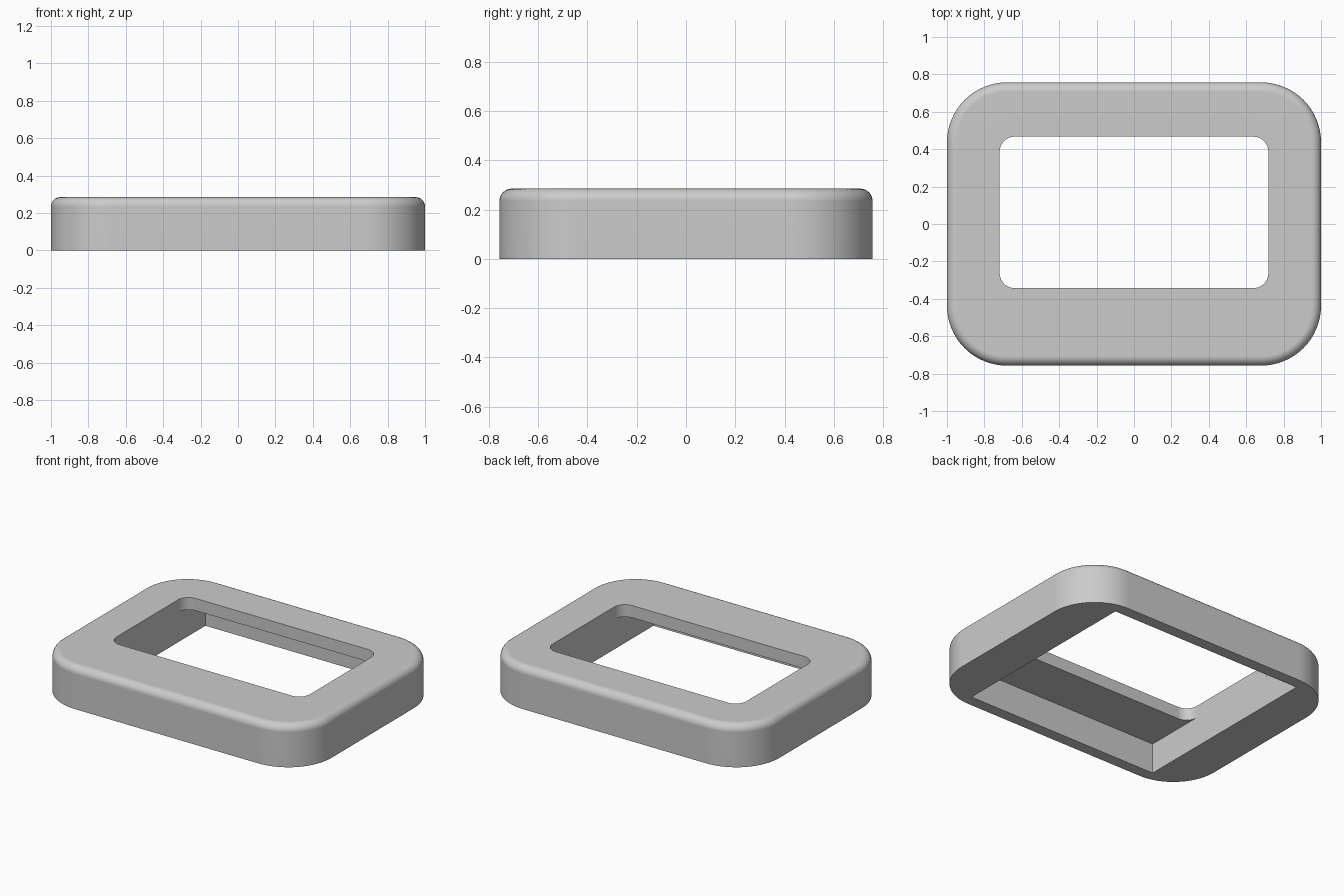
import bpy, bmesh
from math import sin, cos, pi, radians

cube = bpy.data.objects.get("Cube")
if cube:
    bpy.data.objects.remove(cube, do_unlink=True)

HALF_X, HALF_Y, HEIGHT = 1.0, 0.757, 0.285
CORNER, FILLET = 0.32, 0.05
CEILING = 0.203          # underside of the top plate
CORNER_STEPS, FILLET_STEPS = 16, 8


def rounded_rect(hx, y_min, y_max, radius, z):
    """Counter-clockwise rounded rectangle; every loop has the same point count."""
    points = []
    centres = [(hx - radius, y_max - radius), (radius - hx, y_max - radius),
               (radius - hx, y_min + radius), (hx - radius, y_min + radius)]
    for quarter, (cx, cy) in enumerate(centres):
        for step in range(CORNER_STEPS + 1):
            a = (quarter + step / CORNER_STEPS) * pi / 2
            points.append((cx + radius * cos(a), cy + radius * sin(a), z))
    return points


def outer(inset, z):
    return rounded_rect(HALF_X - inset, inset - HALF_Y, HALF_Y - inset, CORNER - inset, z)


# Outer wall and rounded top edge
loops = [outer(0, 0)]
for i in range(FILLET_STEPS + 1):
    a = i / FILLET_STEPS * pi / 2
    loops.append(outer(FILLET * (1 - cos(a)), HEIGHT - FILLET * (1 - sin(a))))

# Off-centre window, then the wider square-cornered pocket below it
for z in (HEIGHT, CEILING):
    loops.append(rounded_rect(0.718, -0.343, 0.467, 0.08, z))
for z in (CEILING, 0):
    loops.append(rounded_rect(0.718, -0.68, 0.68, 0, z))

# Bridge the loops into one closed ring
bm = bmesh.new()
rings = [[bm.verts.new(p) for p in loop] for loop in loops]
for low, high in zip(rings, rings[1:] + rings[:1]):
    for i in range(len(low)):
        j = (i + 1) % len(low)
        bm.faces.new((low[i], low[j], high[j], high[i]))
bmesh.ops.remove_doubles(bm, verts=bm.verts, dist=1e-5)
flat = [f for f in bm.faces if f.calc_area() < 1e-6]
bmesh.ops.delete(bm, geom=flat, context='FACES')

mesh = bpy.data.meshes.new("bezel_frame")
bm.to_mesh(mesh)
bm.free()
frame = bpy.data.objects.new("bezel_frame", mesh)
bpy.context.collection.objects.link(frame)

# Plain grey
grey = bpy.data.materials.new("light_grey")
grey.use_nodes = True
colour = (0.6, 0.6, 0.6, 1)
grey.diffuse_color = colour
grey.node_tree.nodes["Principled BSDF"].inputs["Base Color"].default_value = colour
mesh.materials.append(grey)

# Smooth curves with crisp edges
bpy.ops.object.select_all(action='DESELECT')
frame.select_set(True)
bpy.context.view_layer.objects.active = frame
bpy.ops.object.shade_smooth_by_angle(angle=radians(30))
weighted = frame.modifiers.new("weighted_normals", 'WEIGHTED_NORMAL')
weighted.keep_sharp = True
